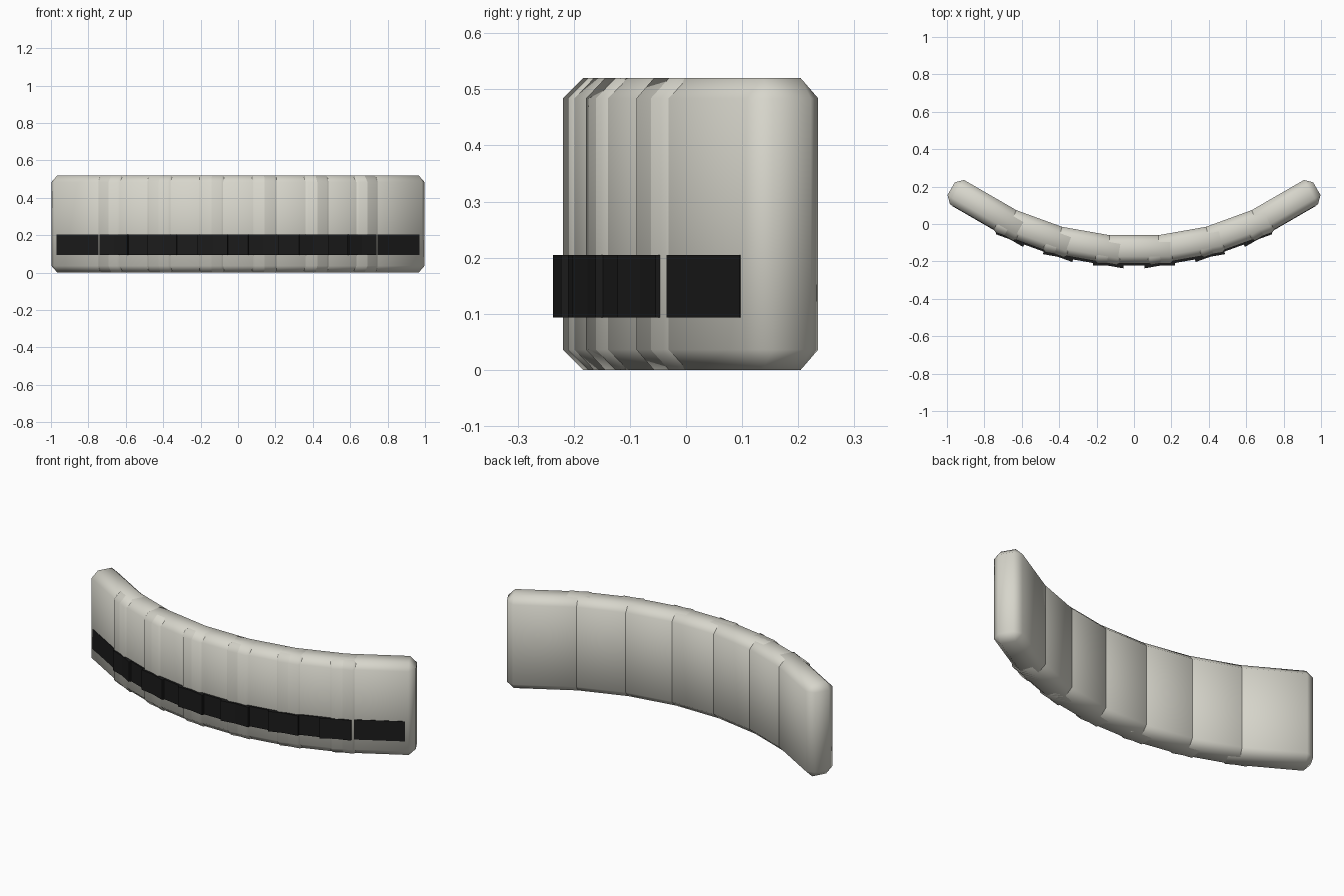
import bpy
from math import sin, cos, radians

cube = bpy.data.objects.get("Cube")
if cube:
    bpy.data.objects.remove(cube, do_unlink=True)


def make_material(name, rgb, roughness):
    mat = bpy.data.materials.new(name)
    mat.use_nodes = True
    mat.diffuse_color = (*rgb, 1)
    bsdf = mat.node_tree.nodes["Principled BSDF"]
    bsdf.inputs["Base Color"].default_value = (*rgb, 1)
    bsdf.inputs["Roughness"].default_value = roughness
    return mat


def make_box(name, size, location, turn, mat, bevel=0):
    bpy.ops.mesh.primitive_cube_add(size=1, location=location)
    obj = bpy.context.object
    obj.name = name
    obj.data.name = name
    obj.scale = size
    bpy.ops.object.transform_apply(location=False, rotation=False, scale=True)
    obj.rotation_euler.z = turn
    obj.data.materials.append(mat)
    if bevel:
        mod = obj.modifiers.new("chamfer", "BEVEL")
        mod.width = bevel
        mod.segments = 1
        bpy.ops.object.modifier_apply(modifier=mod.name)
        bpy.ops.object.shade_smooth()
    return obj


off_white = make_material("warm off white", (0.68, 0.67, 0.60), 0.6)
black = make_material("black", (0.011, 0.011, 0.011), 0.7)

RADIUS = 1.557      # arc on which the segments stand
FRONT = -0.135      # y of the middle segment
HEIGHT = 0.52
SIDES = {-1: "right", 0: "middle", 1: "left"}

# Seven overlapping segments, each turned to follow the arc
for i in range(-3, 4):
    angle = radians(10 * i)
    x = RADIUS * sin(angle)
    y = FRONT + RADIUS * (1 - cos(angle))
    side = SIDES[(i > 0) - (i < 0)]
    suffix = f"{side}_{abs(i)}" if i else side

    # Chamfered wall block
    make_box(f"wall_segment_{suffix}", (0.46, 0.15, HEIGHT),
             (x, y, HEIGHT / 2), angle, off_white, bevel=0.036)

    # Dark stripe plate along the front
    make_box(f"stripe_plate_{suffix}", (0.436, 0.014, 0.112),
             (x, y - 0.081, 0.149), angle, black)
